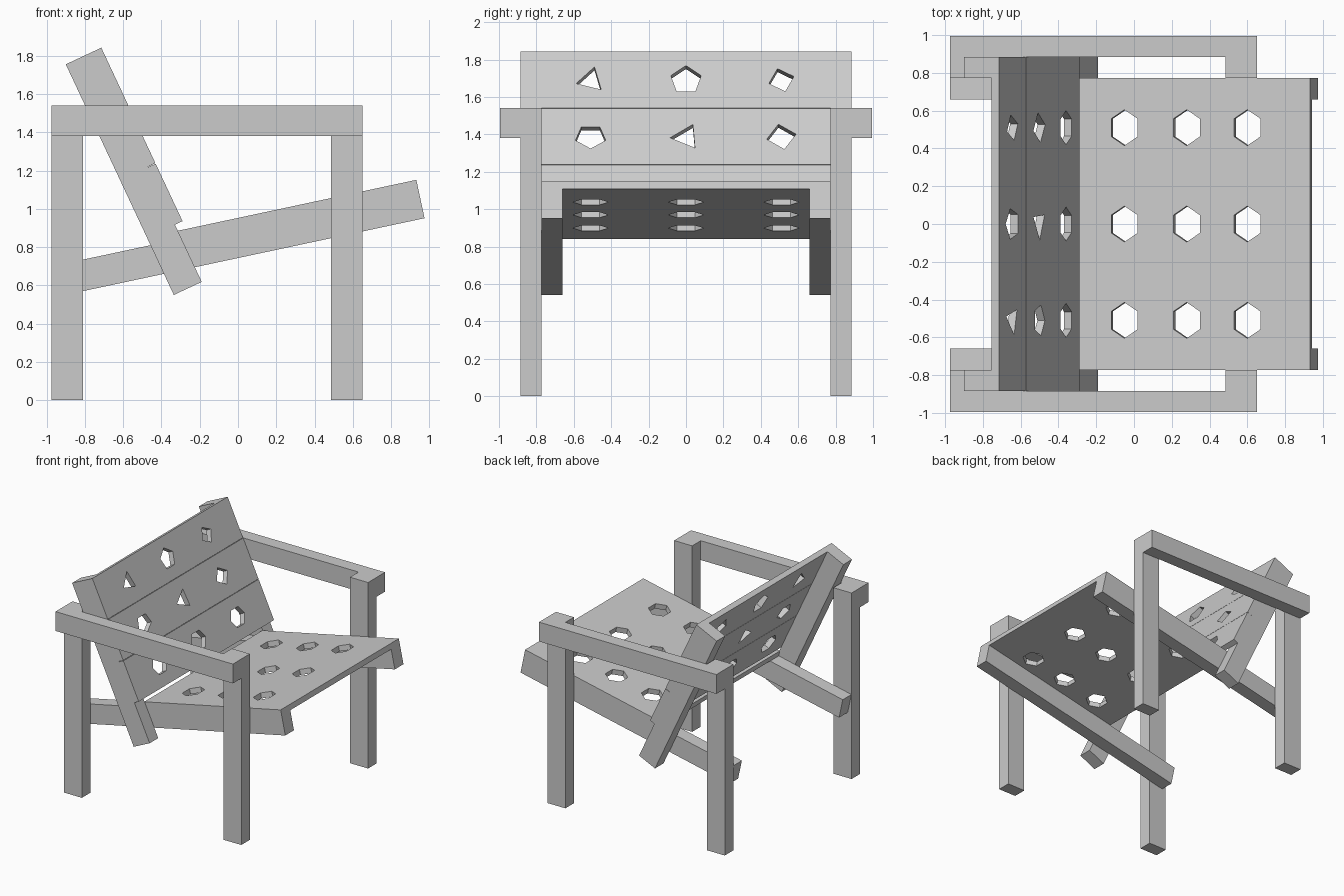
import bpy
from math import radians, cos, sin, pi
from mathutils import Matrix

cube = bpy.data.objects.get("Cube")
if cube:
    bpy.data.objects.remove(cube, do_unlink=True)

wood = bpy.data.materials.new("plain grey")
wood.use_nodes = True
GREY = (0.6, 0.6, 0.6, 1)
wood.diffuse_color = GREY
wood.node_tree.nodes["Principled BSDF"].inputs["Base Color"].default_value = GREY


def frame(x, z, tilt):
    """Tilted frame: local x runs along the part, local z out of its face."""
    return Matrix.Translation((x, 0, z)) @ Matrix.Rotation(radians(tilt), 4, 'Y')


def bar(name, xs, ys, zs, matrix=Matrix()):
    """Square timber between the given limits."""
    lo, hi = zip(xs, ys, zs)
    corners = [(x, y, z) for x in xs for y in ys for z in zs]
    faces = [(0, 1, 3, 2), (4, 6, 7, 5), (0, 4, 5, 1),
             (2, 3, 7, 6), (0, 2, 6, 4), (1, 5, 7, 3)]
    mesh = bpy.data.meshes.new(name)
    mesh.from_pydata(corners, [], faces)
    mesh.materials.append(wood)
    obj = bpy.data.objects.new(name, mesh)
    obj.matrix_world = matrix
    bpy.context.collection.objects.link(obj)


def ring(u, v, sides, ru, rv, turn=0.0):
    """Outline of a faceted hole."""
    angles = [turn + 2 * pi * i / sides for i in range(sides)]
    return [(u + ru * cos(a), v + rv * sin(a)) for a in angles]


def panel(name, u0, u1, half, z0, z1, holes, matrix):
    """Flat board with holes, made as a filled and extruded outline."""
    curve = bpy.data.curves.new(name, 'CURVE')
    curve.dimensions = '2D'
    curve.fill_mode = 'BOTH'
    curve.extrude = (z1 - z0) / 2
    border = [(u0, -half), (u1, -half), (u1, half), (u0, half)]
    for points in [border] + holes:
        spline = curve.splines.new('POLY')
        spline.points.add(len(points) - 1)
        for p, (u, v) in zip(spline.points, points):
            p.co = (u, v, 0, 1)
        spline.use_cyclic_u = True
    curve.materials.append(wood)
    obj = bpy.data.objects.new(name, curve)
    bpy.context.collection.objects.link(obj)
    obj.matrix_world = matrix @ Matrix.Translation((0, 0, (z0 + z1) / 2))
    bpy.ops.object.select_all(action='DESELECT')
    obj.select_set(True)
    bpy.context.view_layer.objects.active = obj
    bpy.ops.object.convert(target='MESH')
    bpy.ops.object.shade_flat()


INNER, MID, OUTER, EDGE = 0.66, 0.773, 0.885, 0.995
DEPTH, TOP = 0.161, 0.205
seat = frame(-0.94, 0.542, -12.05)
back = frame(-0.90, 1.755, 64.9)

# Side frames: legs, arms, and the two pairs of tilted rails
for side, s in (("left", 1), ("right", -1)):
    def span(a, b):
        return sorted((s * a, s * b))
    bar(f"{side}_front_leg", (0.485, 0.65), span(MID, OUTER), (0, 1.54))
    bar(f"{side}_rear_leg", (-0.975, -0.81), span(MID, OUTER), (0, 1.54))
    bar(f"{side}_arm", (-0.975, 0.65), span(OUTER, EDGE), (1.38, 1.54))
    bar(f"{side}_seat_rail", (0, 1.958), span(INNER, MID), (0, DEPTH), seat)
    bar(f"{side}_back_rail", (0, 1.331), span(MID, OUTER), (0, DEPTH), back)

# Seat panel with a grid of holes
columns = (-0.51, 0, 0.51)
grid = [ring(u, v, 6, 0.082, 0.095, pi / 2)
        for u in (0.953, 1.29, 1.618) for v in columns]
panel("seat_panel", 0.68, 1.958, MID, DEPTH, TOP, grid, seat)

# Backrest boards, top to bottom, each with three uneven holes
shapes = [[(3, 0.08, 0.08, pi / 4), (5, 0.085, 0.085, pi), (4, 0.07, 0.07, 0.3)],
          [(5, 0.07, 0.085, 0.0), (3, 0.08, 0.085, 0.6), (4, 0.075, 0.08, 0.2)],
          [(6, 0.08, 0.09, pi / 2)] * 3]
width = 1.004 / 3
for i, row in enumerate(shapes):
    holes = [ring((i + 0.5) * width, v, n, ru, rv, turn)
             for v, (n, ru, rv, turn) in zip(columns, row)]
    panel(f"back_board_{i + 1}", i * width, (i + 1) * width - 0.003,
          OUTER, DEPTH, TOP, holes, back)
